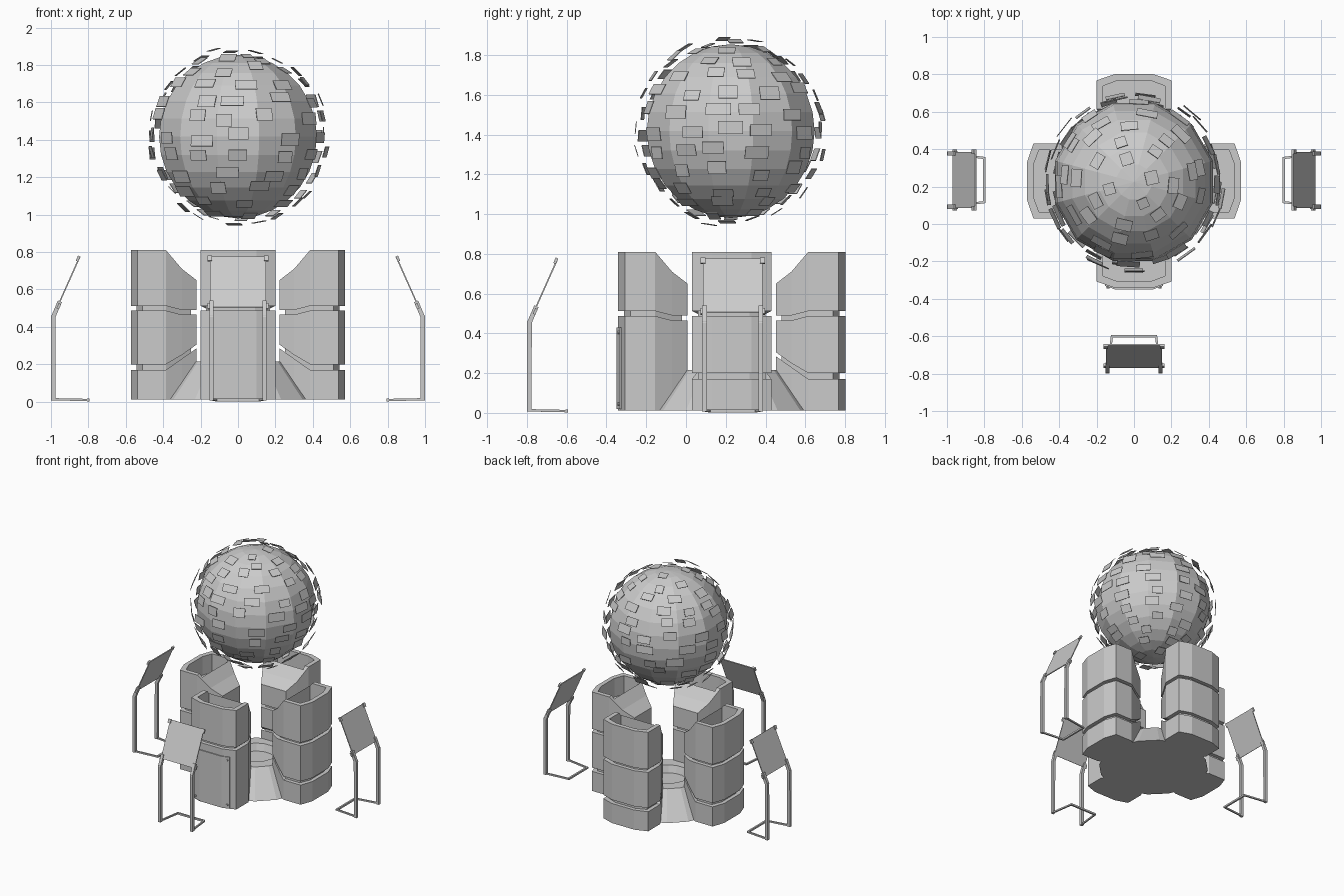
import bpy, bmesh, math, random
from mathutils import Vector, Matrix

if "Cube" in bpy.data.objects:
    bpy.data.objects.remove(bpy.data.objects["Cube"])

random.seed(4)
CY = 0.23          # y of the central axis
SZ = 1.417         # height of the sphere centre


def finish(name, bm, loc=(0, 0, 0), angle=0):
    bmesh.ops.recalc_face_normals(bm, faces=bm.faces)
    me = bpy.data.meshes.new(name)
    bm.to_mesh(me)
    bm.free()
    ob = bpy.data.objects.new(name, me)
    ob.location = loc
    ob.rotation_euler.z = angle
    bpy.context.collection.objects.link(ob)
    return ob


def loft(name, stations, angle):
    """Skin rectangles given as (radius, half width, bottom, top)."""
    bm = bmesh.new()
    rings = [[bm.verts.new(p) for p in ((r, -w, b), (r, w, b), (r, w, t), (r, -w, t))]
             for r, w, b, t in stations]
    for a, b in zip(rings, rings[1:]):
        for i in range(4):
            j = (i + 1) % 4
            bm.faces.new((a[i], a[j], b[j], b[i]))
    bm.faces.new(rings[0])
    bm.faces.new(rings[-1])
    return finish(name, bm, (0, CY, 0), angle)


def add_box(bm, size, mat):
    bmesh.ops.create_cube(bm, size=1, matrix=mat @ Matrix.Diagonal((*size, 1)))


def bar(bm, p, q, w=0.022):
    p, q = Vector(p), Vector(q)
    d = q - p
    mat = Matrix.Translation((p + q) / 2) @ d.to_track_quat('Z', 'Y').to_matrix().to_4x4()
    add_box(bm, (w, w, d.length + w * 0.6), mat)


# Pods: plan outline shared by every stacked segment
PLAN = [(.5725, .1), (.538, .2), (.385, .2), (.30, .155), (.222, .11)]


def segment(name, bottoms, tops, angle):
    return loft(name, [(r, w, b, t) for (r, w), b, t in zip(PLAN, bottoms, tops)], angle)


UP_B = (.512, .512, .512, .49, .49)
UP_T = (.81, .81, .81, .71, .65)
MID_B = (.20, .20, .20, .25, .305)
MID_T = (.487, .487, .487, .465, .465)
LOW_B = (.012,) * 5
LOW_T = (.17, .17, .17, .23, .285)

for side, deg in (("right", 0), ("back", 90), ("left", 180), ("front", 270)):
    a = math.radians(deg)
    upper = segment(side + "_pod_upper", UP_B, UP_T, a)
    if side == "front":
        segment("front_pod_lower", LOW_B, MID_T, a)
    else:
        segment(side + "_pod_middle", MID_B, MID_T, a)
        segment(side + "_pod_base", LOW_B, LOW_T, a)
    # recessed core seen in the grooves
    loft(side + "_pod_core", [(.543, .09, .05, .6), (.51, .17, .05, .6),
                              (.385, .17, .05, .6), (.25, .09, .05, .6)], a)
    # open pocket in the top
    cutter = loft(side + "_pocket_cutter", [(.538, .085, .66, .9), (.508, .165, .66, .9),
                                            (.365, .165, .66, .9)], a)
    cutter.hide_render = True
    cutter.display_type = 'WIRE'
    mod = upper.modifiers.new("pocket", 'BOOLEAN')
    mod.operation = 'DIFFERENCE'
    mod.object = cutter

# Door on the front pod, with corner bolts
loft("front_door", [(.58, .1, .02, .43), (.561, .155, .02, .43), (.54, .155, .02, .43)],
     math.radians(270))
bm = bmesh.new()
for x in (-.14, .14):
    for z in (.045, .405):
        bmesh.ops.create_cone(bm, cap_ends=True, segments=8, radius1=.008, radius2=.008, depth=.014,
                              matrix=Matrix.Translation((x, CY - .568, z)) @ Matrix.Rotation(math.pi / 2, 4, 'X'))
finish("door_bolts", bm)

# Central pedestal: flared skirt with a dished top, revolved in 16 steps
bm = bmesh.new()
prof = [(0, .012), (.415, .012), (.255, .215), (.16, .215), (.14, .16), (0, .16)]
N = 16
rings = []
for r, z in prof:
    if r == 0:
        rings.append([bm.verts.new((0, 0, z))] * N)
    else:
        rings.append([bm.verts.new((r * math.cos(2 * math.pi * (i + .5) / N),
                                    r * math.sin(2 * math.pi * (i + .5) / N), z)) for i in range(N)])
for a, b in zip(rings, rings[1:]):
    for i in range(N):
        j = (i + 1) % N
        bm.faces.new(list(dict.fromkeys((a[i], a[j], b[j], b[i]))))
finish("pedestal", bm, (0, CY, 0))

# Floating faceted sphere
bm = bmesh.new()
bmesh.ops.create_uvsphere(bm, u_segments=12, v_segments=14, radius=.437)
finish("sphere", bm, (0, CY - .005, SZ), math.radians(15))

# Loose plates hovering over the sphere
bm = bmesh.new()
for k in range(13):
    lat = math.radians(-75 + 12.5 * k)
    n = round(12 * math.cos(lat)) + 1
    start = random.uniform(0, 6.28)
    for i in range(n):
        lon = start + 2 * math.pi * i / n + random.uniform(-.12, .12)
        la = lat + random.uniform(-.05, .05)
        d = Vector((math.cos(la) * math.cos(lon), math.cos(la) * math.sin(lon), math.sin(la)))
        mat = (Matrix.Translation(d * random.uniform(.445, .485))
               @ d.to_track_quat('Z', 'Y').to_matrix().to_4x4()
               @ Matrix.Rotation(random.uniform(-.12, .12), 4, 'X'))
        w = random.uniform(.08, .13) * (.55 + .45 * math.cos(lat))
        add_box(bm, (w, random.uniform(.055, .07), .004), mat)
finish("sphere_plates", bm, (0, CY - .005, SZ))


# Reading stands: local +x points inward, origin at the outer edge
def stand(name, loc, angle):
    bm = bmesh.new()
    lean = math.atan2(.125, .28)
    for s in (-1, 1):
        path = [(.2, s * .118, .009), (.012, s * .142, .013), (.013, s * .142, .455),
                (.045, s * .142, .53)]
        for p, q in zip(path, path[1:]):
            bar(bm, p, q, .012 if p[0] == .2 else .023)
        # corner clips of the panel
        for d, z in ((.042, .51), (.145, .765)):
            add_box(bm, (.014, .024, .03), Matrix.Translation((d, s * .15, z)) @ Matrix.Rotation(lean, 4, 'Y'))
    bar(bm, (.2, -.118, .009), (.2, .118, .009), .014)
    add_box(bm, (.007, .3, .295), Matrix.Translation((.094, 0, .64)) @ Matrix.Rotation(lean, 4, 'Y'))
    finish(name, bm, loc, angle)


stand("left_stand", (-1, .235, 0), 0)
stand("right_stand", (1, .235, 0), math.pi)
stand("front_stand", (0, -.8, 0), math.pi / 2)
